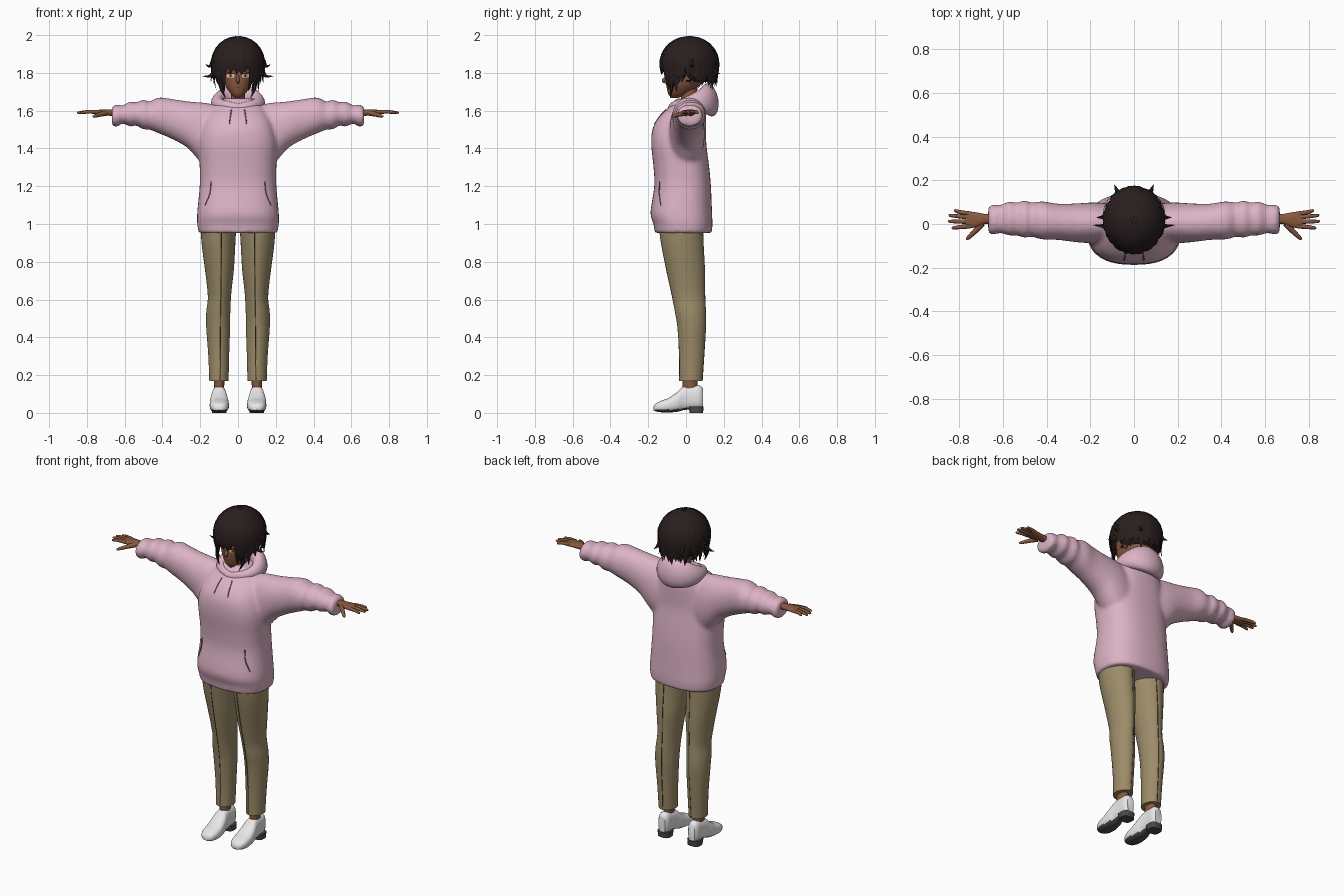
import bpy, bmesh, math, random
from math import sin, cos, pi
from mathutils import Vector
from mathutils.bvhtree import BVHTree

random.seed(4)
cube = bpy.data.objects.get("Cube")
if cube:
    bpy.data.objects.remove(cube, do_unlink=True)


def material(name, r, g, b):
    m = bpy.data.materials.new(name)
    m.use_nodes = True
    m.diffuse_color = (r, g, b, 1)
    node = next(n for n in m.node_tree.nodes if n.type == 'BSDF_PRINCIPLED')
    node.inputs["Base Color"].default_value = (r, g, b, 1)
    node.inputs["Roughness"].default_value = 0.8
    return m


PINK = material("soft pink cloth", .72, .45, .56)
ROSE = material("dark pink seam", .30, .15, .20)
KHAKI = material("khaki cloth", .33, .26, .14)
SEAM = material("dark khaki seam", .06, .045, .025)
SKIN = material("brown skin", .25, .10, .05)
HAIR = material("dark brown hair", .022, .013, .013)
WHITE = material("white leather", .83, .83, .83)
SOLE = material("grey sole", .07, .07, .075)
AMBER = material("amber iris", .60, .22, .04)


def bridge(bm, rings, closed=False):
    """Skin a list of vertex rings; cap the ends unless closed."""
    n = len(rings[0])
    pairs = list(zip(rings, rings[1:])) + ([(rings[-1], rings[0])] if closed else [])
    for a, b in pairs:
        for i in range(n):
            j = (i + 1) % n
            bm.faces.new((a[i], a[j], b[j], b[i]))
    if not closed:
        bm.faces.new(rings[0])
        bm.faces.new(rings[-1][::-1])


def smooth_rows(rows, sub):
    """Catmull-Rom interpolation through the rows."""
    out = []
    for i in range(len(rows) - 1):
        quad = rows[max(i - 1, 0)], rows[i], rows[i + 1], rows[min(i + 2, len(rows) - 1)]
        for k in range(sub):
            t = k / sub
            out.append([b + .5 * t * (c - a + t * (2*a - 5*b + 4*c - d + t * (3*(b - c) + d - a)))
                        for a, b, c, d in zip(*quad)])
    return out + [list(rows[-1])]


def loft(bm, axis, rows, p=2.0, n=32, sub=4, flip=1):
    """Rows are (position, min, max, min, max) of a rounded cross-section."""
    rings = []
    for s, a0, a1, b0, b1 in smooth_rows(rows, sub):
        ring = []
        for i in range(n):
            t = 2 * pi * i / n
            u, v = (math.copysign(abs(f) ** (2 / p), f) for f in (cos(t), sin(t)))
            a = (a0 + a1) / 2 + u * (a1 - a0) / 2
            b = (b0 + b1) / 2 + v * (b1 - b0) / 2
            x, y, z = {'x': (s, a, b), 'y': (a, s, b), 'z': (a, b, s)}[axis]
            ring.append(bm.verts.new((x * flip, y, z)))
        rings.append(ring)
    bridge(bm, rings)


def sym(rows):
    return [(z, -x, x, y0, y1) for z, x, y0, y1 in rows]


def tube(bm, points, radii, n=8, sub=3):
    rows = smooth_rows([(*p, r) for p, r in zip(points, radii)], sub)
    pts = [Vector(r[:3]) for r in rows]
    rings = []
    for i, (c, r) in enumerate(zip(pts, rows)):
        d = (pts[min(i + 1, len(pts) - 1)] - pts[max(i - 1, 0)]).normalized()
        u = d.orthogonal().normalized() if not rings else (u - d * u.dot(d)).normalized()
        v = d.cross(u)
        rings.append([bm.verts.new(c + (u * cos(2*pi*k/n) + v * sin(2*pi*k/n)) * r[3]) for k in range(n)])
    bridge(bm, rings)


def finish(bm, name, mats, mirror=False, rule=None, angle=50):
    bmesh.ops.recalc_face_normals(bm, faces=bm.faces)
    bm.normal_update()
    for f in bm.faces:
        f.smooth = True
        if rule:
            f.material_index = rule(f)
    me = bpy.data.meshes.new(name)
    bm.to_mesh(me)
    bm.free()
    me.set_sharp_from_angle(angle=math.radians(angle))
    for m in mats:
        me.materials.append(m)
    ob = bpy.data.objects.new(name, me)
    bpy.context.scene.collection.objects.link(ob)
    if mirror:
        ob.modifiers.new("Mirror", 'MIRROR').use_mirror_merge = False
    return ob


def project(tree, x, z, lift, side=-1):
    """Point on a surface at x, z seen from the front (-1) or back (1)."""
    hit = tree.ray_cast(Vector((x, side, z)), Vector((0, -side, 0)))[0]
    return Vector((x, (hit.y if hit else 0) + side * lift, z))


# Hoodie: torso and sleeves fused into one cloth surface
bm = bmesh.new()
loft(bm, 'z', sym([(.952, .208, -.165, .137), (1.0, .216, -.172, .14), (1.06, .216, -.188, .138),
                   (1.2, .203, -.168, .132), (1.3, .203, -.172, .123), (1.42, .207, -.184, .108),
                   (1.5, .193, -.178, .107), (1.56, .172, -.148, .107), (1.62, .135, -.09, .10),
                   (1.665, .08, -.05, .09)]), p=2.5, n=40)
body_tree = BVHTree.FromBMesh(bm)
sleeve = [(.08, -.09, .09, 1.25, 1.62), (.16, -.09, .098, 1.295, 1.64), (.21, -.088, .098, 1.34, 1.645),
          (.27, -.083, .094, 1.405, 1.65), (.35, -.073, .093, 1.45, 1.662), (.42, -.071, .104, 1.48, 1.67),
          (.47, -.058, .098, 1.50, 1.648), (.50, -.064, .109, 1.50, 1.66), (.54, -.052, .097, 1.522, 1.643),
          (.57, -.054, .104, 1.515, 1.65), (.61, -.042, .088, 1.532, 1.628), (.64, -.048, .089, 1.515, 1.634),
          (.668, -.044, .084, 1.52, 1.62)]
for side in (1, -1):
    loft(bm, 'x', sleeve, p=2.1, flip=side)
hoodie = finish(bm, "hoodie", [PINK])
mod = hoodie.modifiers.new("Fuse", 'REMESH')
mod.mode, mod.voxel_size, mod.use_smooth_shade = 'VOXEL', .011, True
mod = hoodie.modifiers.new("Soften", 'SMOOTH')
mod.factor, mod.iterations = .5, 6

# Hood resting round the neck, narrow in front and full at the back
bm = bmesh.new()
rings = []
for i in range(48):
    a = 2 * pi * i / 48
    k = (1 - cos(a)) / 2
    thick, tall = .02 + .026 * k, .026 + .062 * k * k
    ring = []
    for j in range(16):
        t = 2 * pi * j / 16
        r = thick * cos(t) - .012 * k * sin(t)
        ring.append(bm.verts.new(((.11 + r) * sin(a), .025 - (.1 + r) * cos(a),
                                  1.612 + .045 * math.sqrt(k) + tall * sin(t))))
    rings.append(ring)
bridge(bm, rings, closed=True)
finish(bm, "hood", [PINK])

# Drawstrings and pocket slits
bm = bmesh.new()
for pts in ([(.035, 1.605), (.04, 1.575), (.046, 1.53)], [(.143, 1.225), (.15, 1.16), (.175, 1.10)]):
    tube(bm, [project(body_tree, x, z, .002) for x, z in pts], [.003] * 3, n=6)
finish(bm, "drawstrings_and_pockets", [ROSE], mirror=True)

# Trouser legs with pressed creases
bm = bmesh.new()
loft(bm, 'z', [(.168, .05, .152, -.036, .087), (.3, .047, .157, -.036, .096), (.45, .042, .168, -.045, .106),
               (.53, .041, .168, -.058, .106), (.6, .038, .16, -.07, .102), (.66, .033, .163, -.083, .10),
               (.76, .022, .175, -.105, .10), (.9, .014, .193, -.133, .093), (1.0, .008, .198, -.145, .09)],
     p=1.9, n=36)
leg_tree = BVHTree.FromBMesh(bm)
finish(bm, "trouser_legs", [KHAKI], mirror=True)
bm = bmesh.new()
for side in (-1, 1):
    path = [project(leg_tree, .095 - .008 * i / 10, .175 + .08 * i, 0, side) for i in range(11)]
    tube(bm, path, [.002] * 11, n=5, sub=2)
finish(bm, "trouser_creases", [SEAM], mirror=True)

# Ankles
bm = bmesh.new()
loft(bm, 'z', [(.09, .07, .13, -.02, .065), (.14, .073, .127, -.018, .06), (.2, .07, .13, -.02, .065)], n=20)
finish(bm, "ankles", [SKIN], mirror=True)

# Shoes with dark undersides and a stacked heel
bm = bmesh.new()
loft(bm, 'y', [(-.172, .085, .113, .014, .034), (-.16, .064, .134, .008, .05), (-.13, .051, .147, .003, .065),
               (-.09, .048, .15, .002, .08), (-.045, .053, .147, .006, .112), (-.015, .06, .14, .014, .138),
               (.03, .064, .136, .02, .144), (.07, .066, .134, .022, .145), (.09, .078, .122, .026, .13)],
     p=2.6, n=28)
finish(bm, "shoes", [WHITE, SOLE], mirror=True, rule=lambda f: int(f.normal.z < -.6 and f.calc_center_median().z < .04))
bm = bmesh.new()
loft(bm, 'z', [(0, .062, .138, .02, .09), (.034, .06, .14, .012, .094)], p=3, n=24, sub=1)
finish(bm, "shoe_heels", [SOLE], mirror=True)

# Hands: palm, four fingers and thumb
bm = bmesh.new()
loft(bm, 'x', [(.62, 0, .046, 1.572, 1.608), (.68, 0, .046, 1.573, 1.607), (.715, -.012, .052, 1.576, 1.606),
               (.75, -.019, .057, 1.58, 1.604), (.773, -.014, .055, 1.584, 1.602)], p=2.3, n=20)
for y, dy, tip in ((-.01, -.008, .835), (.01, .002, .85), (.03, .009, .848), (.047, .014, .825)):
    tube(bm, [(.75, y, 1.593), (.795, y + dy / 2, 1.594), (tip - .006, y + dy, 1.589), (tip, y + dy, 1.588)],
         [.0105, .0095, .007, .002])
tube(bm, [(.695, .002, 1.588), (.73, -.035, 1.58), (.762, -.066, 1.57), (.768, -.072, 1.568)],
     [.015, .012, .008, .002])
finish(bm, "hands", [SKIN], mirror=True)

# Head, neck, nose and ears
bm = bmesh.new()
loft(bm, 'z', sym([(1.668, .012, -.078, -.04), (1.685, .034, -.092, 0), (1.71, .054, -.1, .04),
                   (1.74, .071, -.105, .08), (1.78, .082, -.108, .1), (1.84, .088, -.112, .125),
                   (1.9, .085, -.1, .125), (1.94, .06, -.07, .1), (1.958, .02, -.02, .05)]), p=2.2)
face_tree = BVHTree.FromBMesh(bm)
loft(bm, 'z', sym([(1.58, .045, -.035, .07), (1.65, .037, -.025, .06), (1.74, .038, -.03, .06)]), n=20)
tube(bm, [(0, -.098, 1.79), (0, -.112, 1.77), (0, -.121, 1.757), (0, -.104, 1.748)], [.004, .009, .008, .006])
for side in (1, -1):
    tube(bm, [(side * .083, .03, 1.745), (side * .093, .035, 1.785), (side * .09, .04, 1.82)], [.008, .016, .008])
finish(bm, "head", [SKIN])


# Eyes, brows and mouth laid on the face
def disc(name, cx, cz, rx, rz, mat, lift, tilt=0):
    bm = bmesh.new()
    mid = bm.verts.new(project(face_tree, cx, cz, lift))
    ring = []
    for i in range(16):
        x = rx * cos(2 * pi * i / 16)
        ring.append(bm.verts.new(project(face_tree, cx + x, cz + tilt * x + rz * sin(2 * pi * i / 16), lift)))
    for i in range(16):
        bm.faces.new((mid, ring[i], ring[(i + 1) % 16]))
    finish(bm, name, [mat], mirror=cx > 0)


disc("eye_whites", .04, 1.785, .021, .012, WHITE, .002)
disc("irises", .039, 1.785, .011, .0125, AMBER, .0035)
disc("pupils", .039, 1.785, .004, .006, HAIR, .005)
disc("upper_lids", .041, 1.797, .024, .0035, HAIR, .006, .1)
disc("eyebrows", .041, 1.822, .024, .003, HAIR, .002, .1)
disc("mouth", 0, 1.721, .015, .0015, SEAM, .002)

# Hair cap, open over the face
ZC = 1.85
bm = bmesh.new()
bmesh.ops.create_uvsphere(bm, u_segments=40, v_segments=28, radius=1)
for v in bm.verts:
    v.co = Vector((v.co.x * .131, .018 + v.co.y * .146, ZC + v.co.z * .14))
low = [v for v in bm.verts if v.co.z < (1.835 if v.co.y < .0 else 1.745)]
bmesh.ops.delete(bm, geom=low, context='VERTS')
finish(bm, "hair_cap", [HAIR])


# Pointed hair locks sweeping from the crown
def lock(bm, az, tip, width, size, flick, curl):
    rings = []
    for i in range(13):
        t = i / 12
        phi = min(.1 + t / .55 * 1.47, pi / 2)
        drop = max(0, t - .55) / .45
        a = az + curl * t * t
        z = ZC + size * .145 * cos(phi) - (ZC - tip) * drop
        r = size * sin(phi) - .2 * ((ZC - z) / .15) ** 2 * (drop > 0) + flick * drop ** 3
        c = Vector((.14 * r * sin(a), .018 - .155 * r * cos(a), z))
        side = Vector((cos(a), sin(a), 0))
        out = Vector((sin(a) * sin(phi), -cos(a) * sin(phi), cos(phi)))
        w = width * (.35 + .65 * sin(pi / 2 * min(t / .6, 1)))
        w *= 1 - max(0, (t - .6) / .4) ** 1.5 * .97
        thick = .3 * w
        rings.append([bm.verts.new(c + d) for d in
                      (side * w, out * thick, -side * w, -out * thick)])
    bridge(bm, rings)


bm = bmesh.new()
for count, size, width in ((30, .985, .021), (26, .95, .024)):
    for i in range(count):
        az = 2 * pi * (i + random.uniform(-.25, .25)) / count
        turn = abs((az + pi) % (2 * pi) - pi)
        tip = 1.80 if turn < .55 else 1.705 if turn < 1.05 else 1.755 if turn < 1.7 else 1.725
        lock(bm, az, tip + random.uniform(-.015, .02), width, size,
             random.uniform(-.05, .16) if turn > .9 else 0, random.uniform(-.15, .15))
# Loose flicked ends beside the cheeks and at the nape
for side in (1, -1):
    tube(bm, [(side * .125, -.01, 1.83), (side * .142, -.01, 1.785), (side * .187, -.005, 1.783)], [.014, .01, .001], n=5)
    tube(bm, [(side * .13, .03, 1.87), (side * .148, .03, 1.835), (side * .172, .03, 1.845)], [.014, .009, .001], n=5)
    tube(bm, [(side * .07, .13, 1.86), (side * .08, .155, 1.81), (side * .09, .18, 1.795)], [.014, .01, .001], n=5)
    tube(bm, [(side * .085, -.065, 1.78), (side * .088, -.075, 1.72), (side * .065, -.085, 1.665)], [.014, .01, .001], n=5)
finish(bm, "hair_locks", [HAIR], angle=60)
